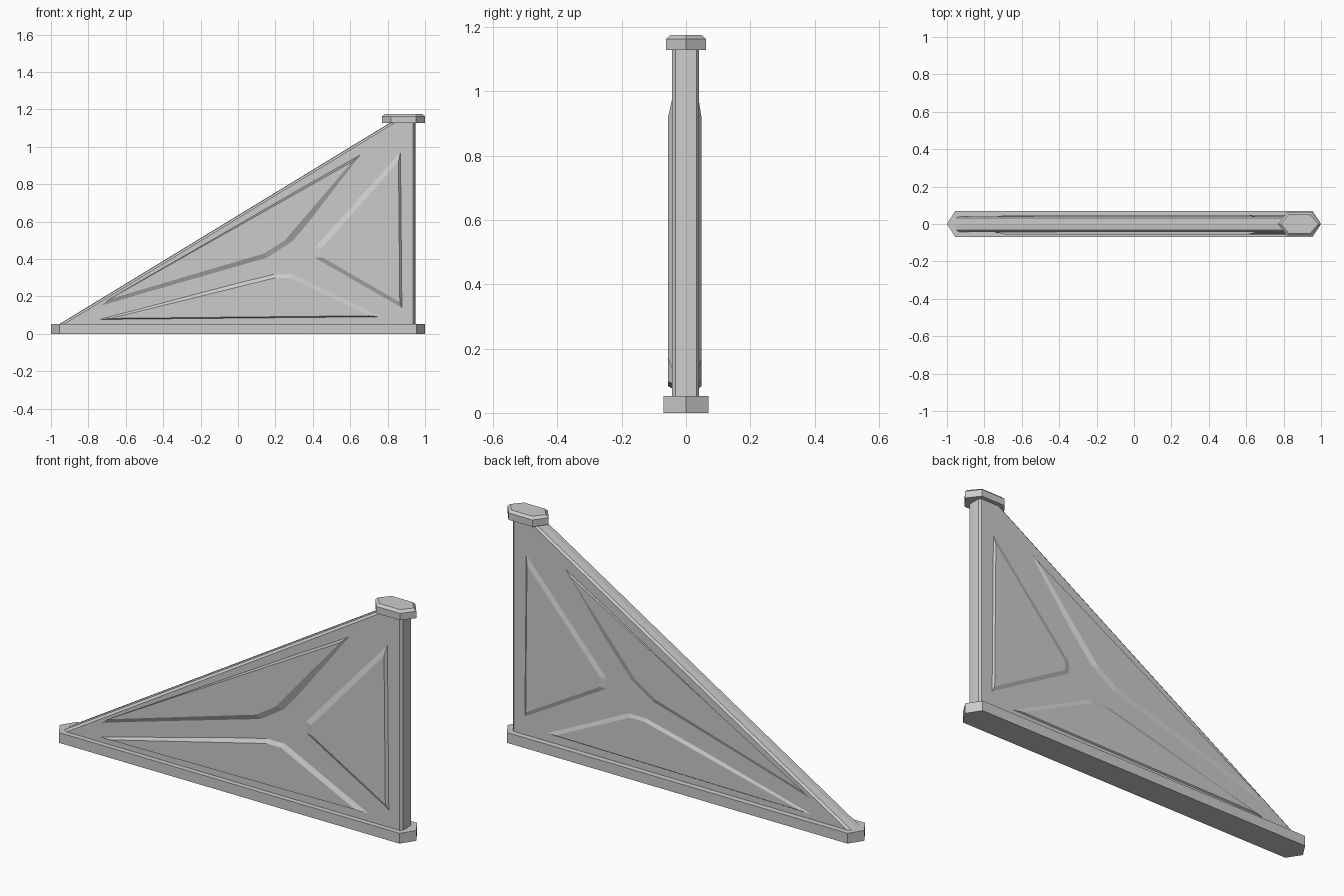
import bpy, bmesh
from mathutils import Vector

cube = bpy.data.objects.get("Cube")
if cube:
    bpy.data.objects.remove(cube)

grey = bpy.data.materials.new("light_grey")
grey.use_nodes = True
grey.diffuse_color = (0.6, 0.6, 0.6, 1)
grey.node_tree.nodes["Principled BSDF"].inputs["Base Color"].default_value = (0.6, 0.6, 0.6, 1)


def loft(name, rings):
    """Join equal-sided rings of points and close both ends."""
    bm = bmesh.new()
    loops = [[bm.verts.new(p) for p in ring] for ring in rings]
    n = len(loops[0])
    for a, b in zip(loops, loops[1:]):
        for i in range(n):
            j = (i + 1) % n
            bm.faces.new((a[i], a[j], b[j], b[i]))
    bm.faces.new(loops[0][::-1])
    bm.faces.new(loops[-1])
    bmesh.ops.recalc_face_normals(bm, faces=bm.faces)
    mesh = bpy.data.meshes.new(name)
    bm.to_mesh(mesh)
    bm.free()
    mesh.materials.append(grey)
    ob = bpy.data.objects.new(name, mesh)
    bpy.context.collection.objects.link(ob)
    return ob


def hexagon(cx, half_x, half_y, tip, z):
    """Long hexagon with pointed ends along x."""
    flat = half_x - tip
    return [(cx + x, y, z) for x, y in (
        (-half_x, 0), (-flat, -half_y), (flat, -half_y),
        (half_x, 0), (flat, half_y), (-flat, half_y))]


def inset(outline, d):
    """Move every side of a convex outline inwards by d."""
    pts = [Vector(p) for p in outline]
    result = []
    for i, p in enumerate(pts):
        u = (p - pts[i - 1]).normalized()
        v = (pts[(i + 1) % len(pts)] - p).normalized()
        n1, n2 = Vector((-u.y, u.x)), Vector((-v.y, v.x))
        result.append(p + (n1 + n2) * d / (1 + n1.dot(n2)))
    return result


def at_depth(outline, y):
    return [(p[0], y, p[1]) for p in outline]


# Base rail and top cap
loft("base_rail", [hexagon(0, 1.0, 0.07, 0.045, z) for z in (0, 0.052)])
loft("top_cap", [hexagon(0.885, 0.115, 0.062, 0.048, 1.128),
                 hexagon(0.885, 0.115, 0.062, 0.048, 1.163),
                 hexagon(0.885, 0.10, 0.05, 0.042, 1.175)])

# Triangular wall with chamfered rim and a faint centre ridge
wall = [(-0.98, 0.035), (0.947, 0.035), (0.947, 1.14), (0.835, 1.14)]
slim = inset(wall, 0.011)
loft("triangular_wall", [at_depth(slim, -0.044), at_depth(wall, -0.032),
                         at_depth(inset(wall, -0.002), 0),
                         at_depth(wall, 0.032), at_depth(slim, 0.041)])

# Raised panels: foot outline, then the smaller top outline
panels = {
    "upper_panel": ([(-0.745, 0.14), (0.16, 0.40), (0.30, 0.49), (0.67, 0.97)],
                    [(-0.69, 0.185), (0.14, 0.43), (0.25, 0.50), (0.61, 0.92)]),
    "lower_panel": ([(-0.76, 0.075), (0.78, 0.09), (0.30, 0.325), (0.19, 0.325)],
                    [(-0.68, 0.083), (0.70, 0.097), (0.28, 0.30), (0.20, 0.30)]),
    "right_panel": ([(0.40, 0.405), (0.88, 0.13), (0.872, 0.99), (0.40, 0.465)],
                    [(0.45, 0.41), (0.865, 0.17), (0.858, 0.92), (0.45, 0.46)]),
}
for name, (foot, top) in panels.items():
    for side, inner, outer in (("front", -0.04, -0.056), ("back", 0.037, 0.048)):
        loft(side + "_" + name, [at_depth(foot, inner), at_depth(top, outer)])
